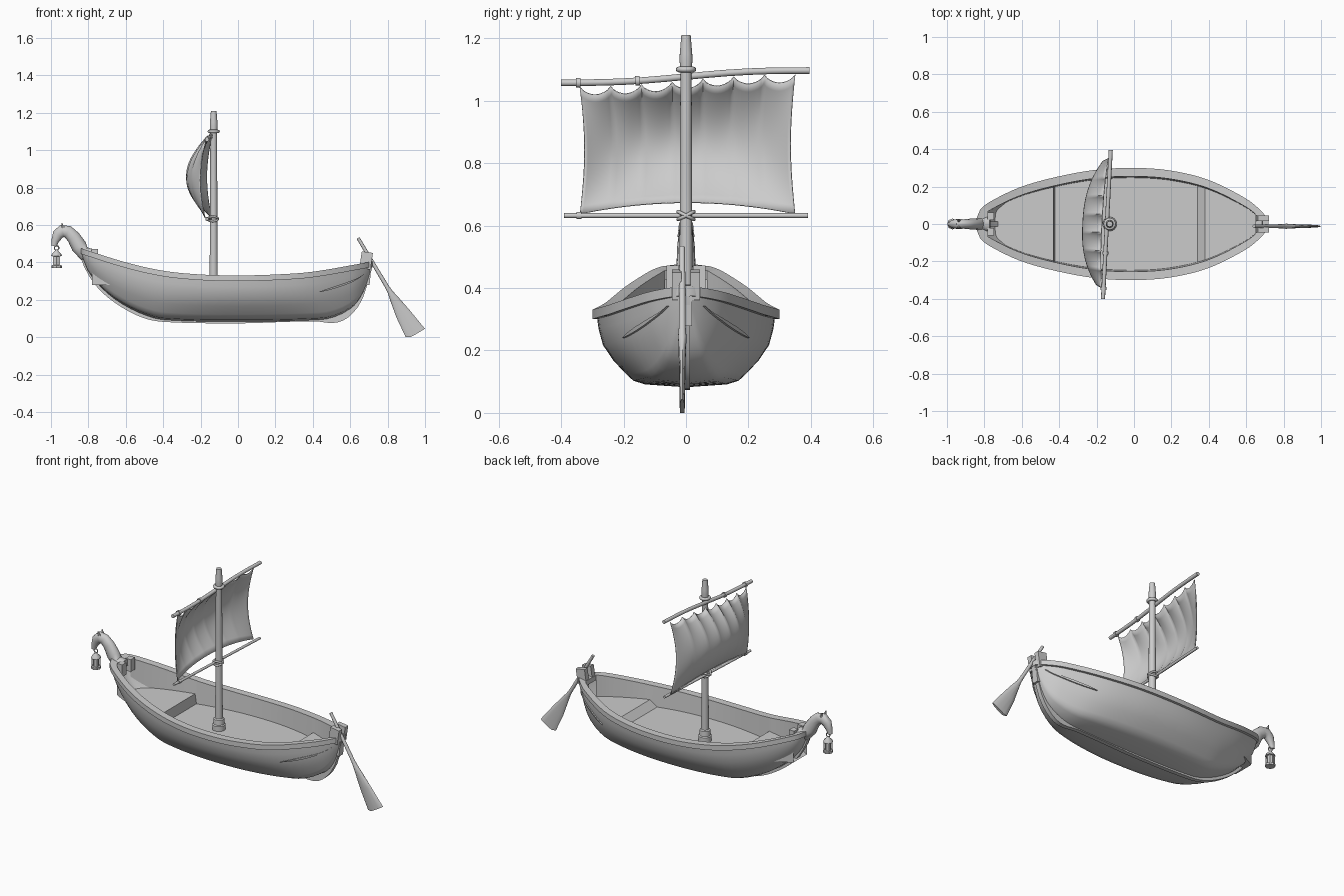
import bpy, math
from mathutils import Vector

cube = bpy.data.objects.get("Cube")
if cube:
    bpy.data.objects.remove(cube)

grey = bpy.data.materials.new("plain_grey")
grey.use_nodes = True
grey.diffuse_color = (0.6, 0.6, 0.6, 1)
grey.node_tree.nodes["Principled BSDF"].inputs["Base Color"].default_value = (0.6, 0.6, 0.6, 1)


def finish(obj, name, angle=40):
    obj.name = name
    obj.data.materials.append(grey)
    bpy.ops.object.select_all(action='DESELECT')
    bpy.context.view_layer.objects.active = obj
    obj.select_set(True)
    bpy.ops.object.mode_set(mode='EDIT')
    bpy.ops.mesh.select_all(action='SELECT')
    bpy.ops.mesh.normals_make_consistent(inside=False)
    bpy.ops.object.mode_set(mode='OBJECT')
    bpy.ops.object.shade_smooth_by_angle(angle=math.radians(angle))
    return obj


def loft(name, rings, closed=True, caps=True, loop=False, angle=40):
    """Skin a list of equal-length rings."""
    n, m = len(rings[0]), len(rings)
    verts = [tuple(p) for r in rings for p in r]
    faces = []
    for i in range(m if loop else m - 1):
        j = (i + 1) % m
        for k in range(n if closed else n - 1):
            l = (k + 1) % n
            faces.append((i * n + k, i * n + l, j * n + l, j * n + k))
    if caps:
        faces += [tuple(range(n)), tuple(range((m - 1) * n, m * n))]
    mesh = bpy.data.meshes.new(name)
    mesh.from_pydata(verts, [], faces)
    obj = bpy.data.objects.new(name, mesh)
    bpy.context.collection.objects.link(obj)
    return finish(obj, name, angle)


def tube(name, pts, radii, side=(0, 1, 0), sides=12, floor=0.0):
    """Tapered tube; each radius is a number or (along side, across side)."""
    pts, side, rings = [Vector(p) for p in pts], Vector(side), []
    for i, p in enumerate(pts):
        t = pts[min(i + 1, len(pts) - 1)] - pts[max(i - 1, 0)]
        across = t.cross(side).normalized()
        r = radii[i] if isinstance(radii[i], tuple) else (radii[i], radii[i])
        ring = []
        for k in range(sides):
            a = math.tau * k / sides
            v = p + side * r[0] * math.cos(a) + across * r[1] * math.sin(a)
            v.z = max(v.z, floor)
            ring.append(v)
        rings.append(ring)
    return loft(name, rings)


def box(name, loc, size, tilt=0):
    bpy.ops.mesh.primitive_cube_add(size=1, location=loc, rotation=(0, tilt, 0))
    obj = bpy.context.object
    obj.scale = size
    return finish(obj, name)


def ring(name, loc, major, minor, rot=(0, 0, 0)):
    bpy.ops.mesh.primitive_torus_add(location=loc, rotation=rot, major_radius=major,
                                     minor_radius=minor, major_segments=20, minor_segments=8)
    return finish(bpy.context.object, name, 60)


def curve(table):
    """Smooth interpolation through (x, value) pairs."""
    def slope(i):
        a, b = table[max(i - 1, 0)], table[min(i + 1, len(table) - 1)]
        return (b[1] - a[1]) / (b[0] - a[0])

    def f(x):
        x = min(max(x, table[0][0]), table[-1][0])
        i = max(k for k in range(len(table) - 1) if table[k][0] <= x)
        (xa, ya), (xb, yb) = table[i], table[i + 1]
        h = xb - xa
        t = (x - xa) / h
        return (ya * (1 + 2 * t) * (1 - t) ** 2 + yb * t * t * (3 - 2 * t)
                + h * t * (1 - t) * (slope(i) * (1 - t) - slope(i + 1) * t))
    return f


# Hull lines: half width, rim height, bottom height
width = curve([(-.84, .035), (-.82, .08), (-.75, .13), (-.6, .2), (-.4, .255), (-.2, .29), (0, .3),
               (.2, .285), (.4, .235), (.6, .135), (.68, .07), (.72, .02)])
rim = curve([(-.84, .475), (-.6, .4), (-.4, .355), (-.2, .335), (0, .33), (.2, .335), (.4, .35), (.72, .405)])
bottom = curve([(-.84, .45), (-.8, .35), (-.7, .235), (-.6, .165), (-.5, .118), (-.4, .092), (0, .082),
                (.4, .09), (.5, .102), (.6, .15), (.66, .22), (.72, .37)])
section = curve([(0, 0), (.04, .46), (.17, .66), (.58, .93), (1, 1)])
BOW, STERN, IN_BOW, IN_STERN, LIP = -.84, .72, -.78, .65, .045


def span(a, b, n):
    return [a + (b - a) * i / n for i in range(n + 1)]


def mirrored(half):
    return half + [(x, -y, z) for x, y, z in reversed(half)]


def skin(x, f, out=0):
    w = max(width(x) - .014, .008)
    return (x, w * section(f) + out, bottom(x) + (rim(x) - .015 - bottom(x)) * f)


stations = span(BOW, -.7, 8) + span(-.66, .6, 30) + span(.62, STERN, 6)
levels = [1, .8, .58, .36, .17, .09, .04, 0]
loft("hull", [mirrored([skin(min(x, .71), f) for f in levels]) for x in stations],
     closed=False, caps=False, angle=60)

# Rim rail running all the way round
rail = []
for s, xs in ((1, stations), (-1, stations[::-1])):
    for x in xs:
        xi = min(max(x, IN_BOW), IN_STERN)
        w, wi, z = width(x), width(xi) - LIP, rim(x)
        rail.append([(x, s * w, z), (xi, s * wi, rim(xi)), (xi, s * wi, rim(xi) - .03), (x, s * w, z - .03)])
loft("rim_rail", rail, caps=False, loop=True)


# Inner walls and floor with raised bow and stern decks
def deck(x):
    if x < -.43:
        return .28
    return .22 + .04 * min(max((x - .34) / .04, 0), 1)


inside = sorted(span(IN_BOW, IN_STERN, 40) + [-.431, -.42, .34, .38])
loft("inner_floor", [mirrored([(x, width(x) - LIP, rim(x) - .004), (x, (width(x) - LIP) * .97, deck(x))])
                     for x in inside], closed=False, caps=False, angle=25)

# Keel strip from stem to stern post
keel = curve([(-.85, .45), (-.82, .37), (-.76, .275), (-.66, .185), (-.52, .108), (-.4, .082), (0, .074),
              (.3, .083), (.42, .084), (.5, .076), (.56, .088), (.62, .135), (.67, .215), (.72, .38)])
loft("keel", [[(x, .013, keel(x)), (x, .013, max(bottom(x), keel(x)) + .02),
               (x, -.013, max(bottom(x), keel(x)) + .02), (x, -.013, keel(x))] for x in span(-.85, .72, 60)])

# Tapered wales on the stern quarters
for s, side in ((1, "left"), (-1, "right")):
    rows = []
    for t in span(0, 1, 14):
        x, f, h = .43 + .25 * t, .6 + .06 * t, .002 + .05 * math.sin(math.pi * t) ** .7
        quad = [skin(x, f), skin(x, f, .008), skin(x, f + h, .008), skin(x, f + h)]
        rows.append([(a, s * b, c) for a, b, c in quad])
    loft("stern_wale_" + side, rows)

# Horse-shaped bow figurehead
neck = [(-.77, .45), (-.82, .445), (-.85, .485), (-.88, .535), (-.91, .563), (-.94, .568), (-.963, .548),
        (-.978, .515), (-.985, .487)]
tube("figurehead", [(x, 0, z) for x, z in neck],
     [(.045, .02), (.035, .038), (.03, .042), (.028, .036), (.025, .034), (.027, .034), (.024, .03),
      (.017, .02), (.014, .014)])
for s in (1, -1):
    tube("figurehead_ear", [(-.935, s * .015, .585), (-.942, s * .02, .61)], [.01, .002], sides=6)
    box("bow_block", (-.765, s * .042, .435), (.035, .04, .075))
    box("stern_block", (.685, s * .03, .41), (.06, .03, .09), .15)
box("stern_post", (.695, 0, .345), (.03, .04, .13), .1)

# Hanging lantern
LX = -.97
lamp = [(.37, .028), (.383, .028), (.385, .018), (.432, .018), (.434, .029), (.445, .025), (.46, .01), (.468, .006)]
tube("lantern", [(LX, 0, z) for z, r in lamp], [r for z, r in lamp], sides=8)
for k in range(4):
    a = math.tau * (k + .5) / 4
    box("lantern_bar", (LX + .023 * math.cos(a), .023 * math.sin(a), .41), (.005, .005, .055))
ring("lantern_ring", (LX, 0, .477), .012, .003, (math.pi / 2, 0, 0))

# Mast with foot, collar and tip
MX = -.13
mast = [(.2, .038), (.25, .038), (.255, .032), (.285, .03), (.29, .022), (.6, .02), (1.1, .018),
        (1.13, .021), (1.15, .02), (1.21, .015)]
tube("mast", [(MX, 0, z) for z, r in mast], [r for z, r in mast], sides=16)
ring("mast_collar", (MX, 0, 1.1), .024, .009)
for tilt in (-.45, .45):
    ring("boom_lashing", (MX - .005, 0, .632), .028, .006, (tilt, 0, 0))


# Upper yard and lower boom, slightly skewed
def spar_x(y):
    return -.133 + .052 * y


def yard_z(y):
    return 1.077 + .05 * y + .006 * math.sin(y * 8)


def spar(name, height, r, a, b, n=12):
    return tube(name, [(spar_x(y) - .012, y, height(y)) for y in span(a, b, n)],
                [r] * (n + 1), side=(1, 0, 0), sides=10)


def boom_z(y):
    return .632


spar("yard", yard_z, .011, -.4, .395)
spar("boom", boom_z, .008, -.39, .39)
for y in (-.345, -.155):
    spar("yard_band", yard_z, .016, y - .007, y + .007, 1)
spar("boom_band", boom_z, .012, -.35, -.335, 1)

# Billowing sail with scalloped head and arched foot
rows = []
for v in span(0, 1, 16):
    row = []
    for u in span(-1, 1, 70):
        y = .005 + u * (.345 - .014 * math.sin(math.pi * v))
        scallop = abs(math.sin(math.pi * (u + 1) * 3.5)) ** .7
        top = yard_z(y) - .012 - .026 * scallop
        foot = .636 + .036 * (1 - u * u)
        belly = (.035 + .09 * (1 - abs(u) ** 2.5)) * math.sin(math.pi * (.06 + .9 * v)) ** .85
        row.append((spar_x(y) - .018 - belly, y, foot + (top - foot) * v))
    rows.append(row)
sail = loft("sail", rows, closed=False, caps=False, angle=60)
solid = sail.modifiers.new("thickness", 'SOLIDIFY')
solid.thickness = .004

# Steering oar with flat blade
start, end = Vector((.642, -.012, .53)), Vector((.948, -.012, .014))
shape = [(0, .009, .009), (.5, .011, .011), (.56, .014, .014), (.62, .022, .012), (.78, .04, .01), (1, .06, .008)]
tube("steering_oar", [start.lerp(end, t) for t, w, d in shape], [(d, w) for t, w, d in shape])
